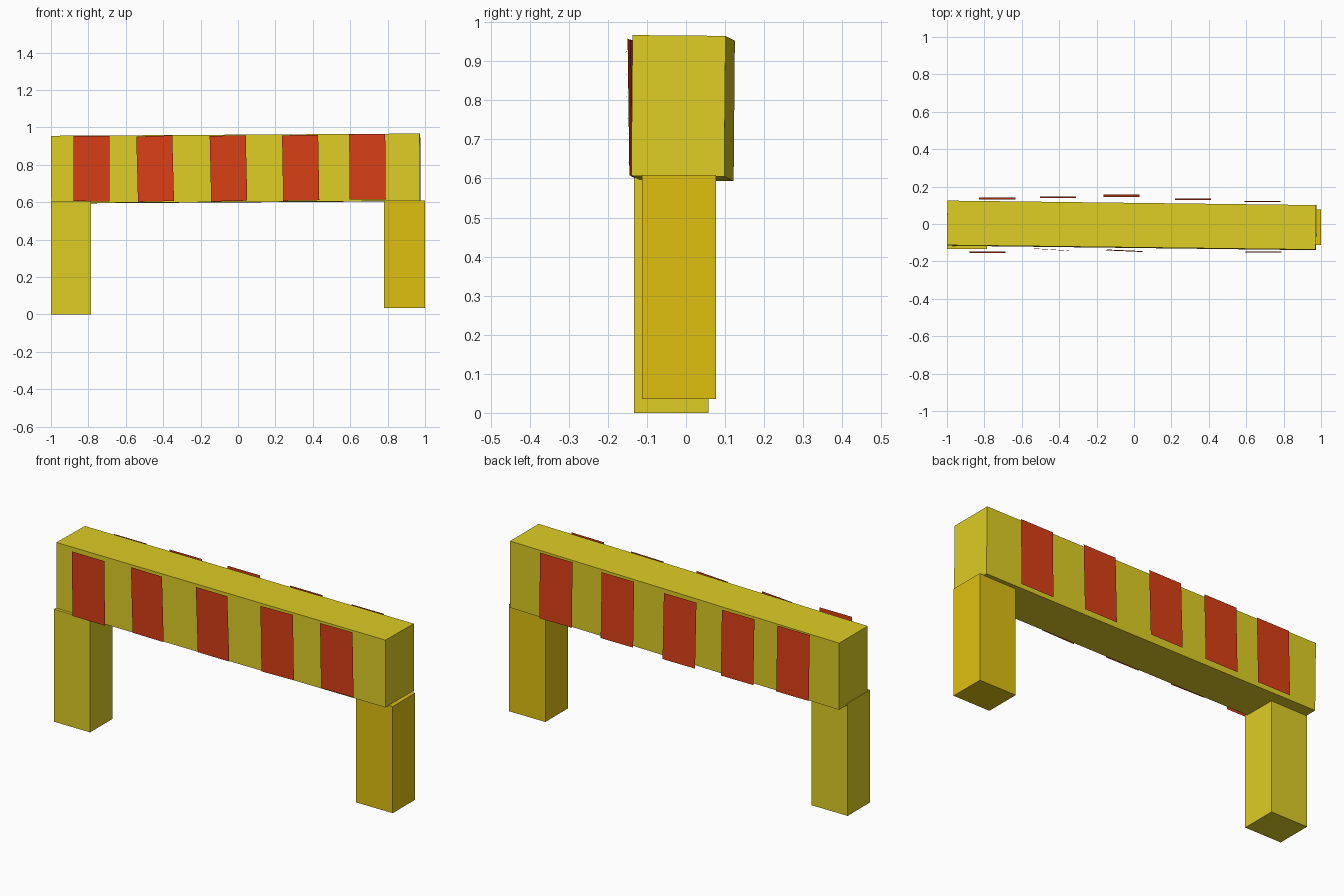
import bpy
from math import radians, atan2

if "Cube" in bpy.data.objects:
    bpy.data.objects.remove(bpy.data.objects["Cube"])


def material(name, rgb):
    m = bpy.data.materials.new(name)
    m.diffuse_color = (*rgb, 1)
    m.use_nodes = True
    m.node_tree.nodes["Principled BSDF"].inputs["Base Color"].default_value = m.diffuse_color
    return m


YELLOW = material("yellow", (0.73, 0.61, 0.018))
AMBER = material("amber", (0.73, 0.53, 0.005))
RED = material("red", (0.70, 0.05, 0.008))


def box(name, center, size, mat, rot=(0, 0, 0)):
    bpy.ops.mesh.primitive_cube_add(size=1, location=center, rotation=rot)
    o = bpy.context.object
    o.name = name
    o.scale = size
    o.data.materials.append(mat)
    return o


def stripe(name, x, y, z, lean, yaw, roll):
    # thin painted panel standing just off the beam
    bpy.ops.mesh.primitive_plane_add(size=1, location=(x, y, z))
    o = bpy.context.object
    o.name = name
    o.scale = (0.193, 0.35, 1)
    o.rotation_euler = (radians(90 + lean), radians(roll), radians(yaw))
    o.data.materials.append(RED)


# legs, the right one slightly raised
box("left_leg", (-0.893, -0.038, 0.302), (0.215, 0.19, 0.604), YELLOW)
box("right_leg", (0.89, -0.018, 0.322), (0.217, 0.19, 0.573), AMBER)

# crossbeam, slightly skewed
box("beam", (-0.012, -0.0075, 0.78), (1.972, 0.238, 0.36), YELLOW,
    (radians(-0.5), -atan2(0.012, 1.972), -atan2(0.024, 1.972)))

# front warning stripes: x, y, z, lean, yaw, roll
front = [(-0.783, -0.151, 0.780, 1.3, 0, 0.2),
         (-0.443, -0.137, 0.779, 0.3, -3.5, -1.5),
         (-0.051, -0.143, 0.781, 0.8, -2.5, -1.3),
         (0.335, -0.146, 0.784, 0.0, 0, -1.0),
         (0.692, -0.150, 0.789, 0.7, 0, -0.5)]
for i, s in enumerate(front):
    stripe(f"front_stripe_{i + 1}", *s)

# back warning stripes
back = [(-0.731, 0.136, 0.778, 1.5, 0, 0),
        (-0.407, 0.143, 0.779, 1.5, 0, 0),
        (-0.067, 0.151, 0.780, 1.9, 0, 0),
        (0.315, 0.132, 0.783, 1.5, 0, 0),
        (0.688, 0.121, 0.785, 0.8, 0, 0)]
for i, s in enumerate(back):
    stripe(f"back_stripe_{i + 1}", *s)
